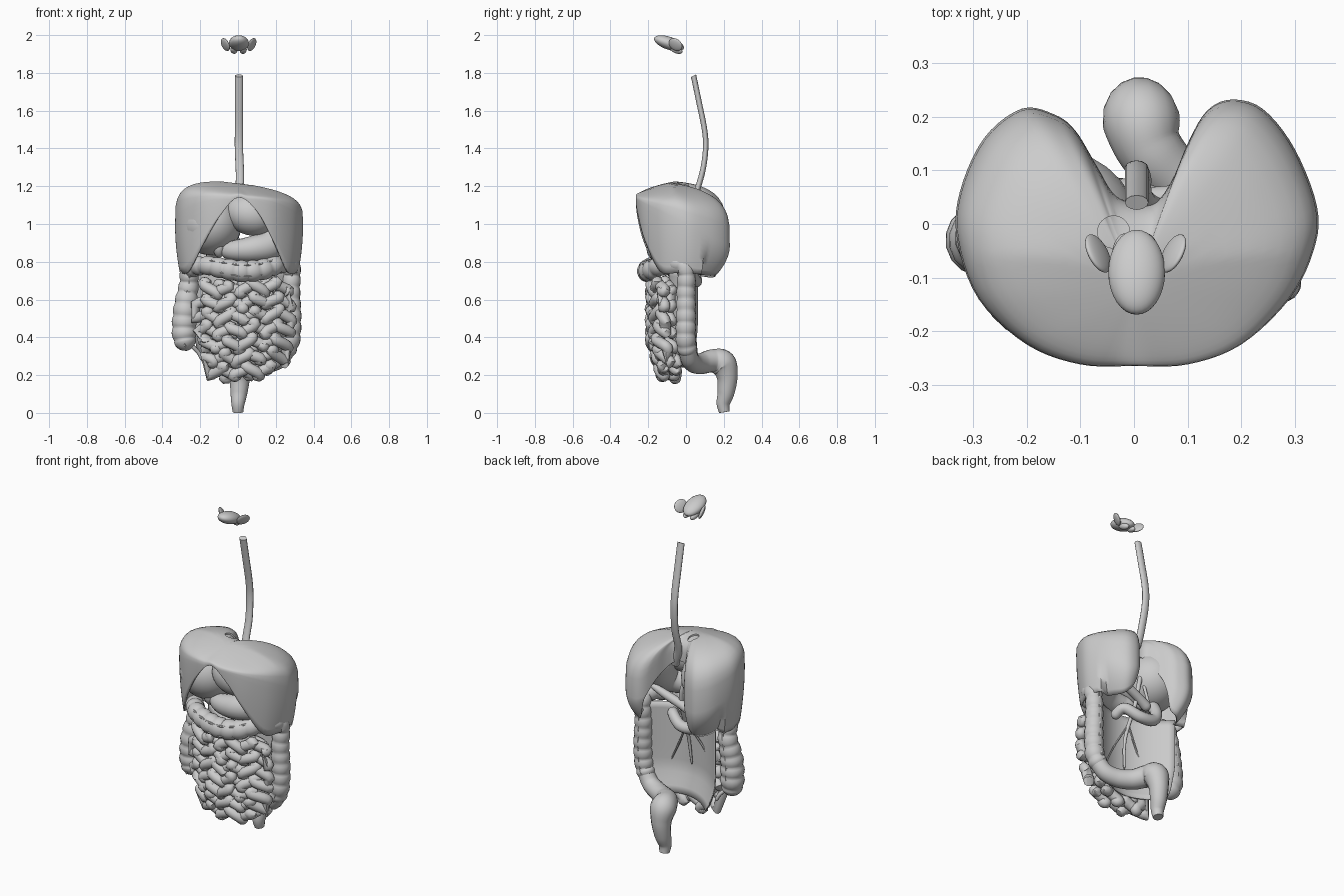
import bpy, bmesh, math
from mathutils import Vector

cube = bpy.data.objects.get("Cube")
if cube:
    bpy.data.objects.remove(cube)

grey = bpy.data.materials.new("soft_grey")
grey.use_nodes = True
grey.diffuse_color = (0.6, 0.6, 0.6, 1)
grey.node_tree.nodes["Principled BSDF"].inputs["Base Color"].default_value = (0.6, 0.6, 0.6, 1)


def finish(ob, angle=50):
    bpy.ops.object.select_all(action='DESELECT')
    ob.select_set(True)
    bpy.context.view_layer.objects.active = ob
    if ob.type == 'CURVE':
        bpy.ops.object.convert(target='MESH')
        ob = bpy.context.object
    ob.data.materials.clear()
    ob.data.materials.append(grey)
    bpy.ops.object.shade_smooth_by_angle(angle=math.radians(angle))
    return ob


def spline(points, steps, closed=False):
    """Smooth path through the points; extra components are carried along."""
    p = [Vector(q) for q in points]
    n, out = len(p), []
    pick = (lambda i: p[i % n]) if closed else (lambda i: p[max(0, min(n - 1, i))])
    for i in range(n if closed else n - 1):
        a, b, c, d = (pick(i + k) for k in (-1, 0, 1, 2))
        for k in range(steps):
            t = k / steps
            out.append(0.5 * (2 * b + (c - a) * t + (2 * a - 5 * b + 4 * c - d) * t * t
                              + (3 * b - a - 3 * c + d) * t ** 3))
    return out if closed else out + [p[-1]]


def tube(name, path, sides=3, round_ends=True):
    """Tube along (x, y, z, radius) points."""
    cu = bpy.data.curves.new(name, 'CURVE')
    cu.dimensions = '3D'
    cu.bevel_depth = 1
    cu.bevel_resolution = sides
    cu.use_fill_caps = True
    sp = cu.splines.new('POLY')
    sp.points.add(len(path) - 1)
    for pt, q in zip(sp.points, path):
        pt.co = (q[0], q[1], q[2], 1)
        r = q[3]
        if round_ends:
            d = min((q.xyz - path[0].xyz).length, (q.xyz - path[-1].xyz).length)
            if d < r:
                r *= max(0.15, math.sqrt(1 - (1 - d / r) ** 2))
        pt.radius = r
    ob = bpy.data.objects.new(name, cu)
    bpy.context.collection.objects.link(ob)
    return finish(ob)


def blob(name, loc, scale, rot=(0, 0, 0)):
    bpy.ops.mesh.primitive_uv_sphere_add(segments=32, ring_count=18, location=loc,
                                         rotation=[math.radians(a) for a in rot])
    ob = bpy.context.object
    ob.name = name
    ob.scale = scale
    return finish(ob)


def loft(name, rows, closed, thickness):
    """Skin over equal rows of points, given some thickness."""
    bm = bmesh.new()
    vs = [[bm.verts.new(v) for v in row] for row in rows]
    n = len(vs[0])
    for a, b in zip(vs, vs[1:]):
        for j in range(n if closed else n - 1):
            k = (j + 1) % n
            bm.faces.new((a[j], a[k], b[k], b[j]))
    bmesh.ops.remove_doubles(bm, verts=bm.verts, dist=0.0004)
    bmesh.ops.recalc_face_normals(bm, faces=bm.faces)
    me = bpy.data.meshes.new(name)
    bm.to_mesh(me)
    bm.free()
    ob = bpy.data.objects.new(name, me)
    bpy.context.collection.objects.link(ob)
    mod = ob.modifiers.new("thickness", 'SOLIDIFY')
    mod.thickness = thickness
    return finish(ob)


# Diaphragm: kidney-shaped dome, each outline point carries its rim height
outline = spline([
    (0, -.265, 1.14), (.1, -.262, 1.07), (.2, -.225, .91), (.29, -.14, .75), (.335, -.05, .74),
    (.342, .03, .74), (.3, .14, .73), (.24, .215, .73), (.18, .232, .78), (.135, .21, .88),
    (.1, .15, .98), (.07, .08, 1.04), (.035, .04, 1.07), (-.03, .05, 1.07), (-.07, .11, .98),
    (-.11, .175, .85), (-.15, .205, .75), (-.21, .215, .72), (-.28, .16, .72), (-.325, .06, .74),
    (-.33, -.03, .74), (-.29, -.14, .75), (-.2, -.225, .89), (-.1, -.262, 1.04)], 5, True)
centre = Vector((0, -.12))
rows = []
for i in range(21):
    row = []
    for x, y, rim in outline:
        shoulder = max(1.0 - .5 * y, rim + .01)
        edge = Vector((x, y))
        if i <= 12:
            phi = math.pi / 2 * i / 12
            p = centre.lerp(edge, math.sin(phi))
            top = 1.22 - .12 * p.x + .25 * min(0, p.y + .06)
            z = shoulder + (top - shoulder) * math.sqrt(max(0, math.cos(phi)))
        else:
            t = (i - 12) / 8
            z = shoulder + (rim - shoulder) * t
            taper = 1.1 if y > .1 else .3
            p = centre.lerp(edge, 1 - taper * (shoulder - z) * t)
        row.append((p.x, p.y, z))
    rows.append(row)
diaphragm = loft("diaphragm", rows, True, .008)
bpy.ops.mesh.primitive_cylinder_add(radius=.03, depth=.3, location=(-.038, -.015, 1.2))
cutter = bpy.context.object
cutter.name = "vein_hole_cutter"
cutter.hide_render = True
bpy.context.view_layer.objects.active = diaphragm
hole = diaphragm.modifiers.new("vein_hole", 'BOOLEAN')
hole.object = cutter
hole.operation = 'DIFFERENCE'
for m in list(diaphragm.modifiers):
    if m.name in ("thickness", "vein_hole"):
        bpy.ops.object.modifier_apply(modifier=m.name)
bpy.data.objects.remove(cutter)

# Liver and gallbladder
blob("liver_right_lobe", (-.145, -.045, 1.0), (.165, .185, .165), (0, 12, 0))
blob("liver_left_lobe", (.07, -.125, 1.05), (.135, .11, .11), (0, 15, 0))
blob("gallbladder", (-.1, -.12, .87), (.03, .035, .05), (25, 0, 0))

# Oesophagus (wider than deep), stomach and duodenum
flat = .65
gullet = spline([(.005, .04, 1.785, .022), (.005, .068, 1.65, .022), (.005, .098, 1.5, .022),
                 (.005, .104, 1.4, .022), (.01, .088, 1.28, .022), (.015, .05, 1.15, .023),
                 (.06, .02, 1.05, .03)], 8)
oesophagus = tube("oesophagus", [Vector((q.x, q.y / flat, q.z, q.w)) for q in gullet], 4, False)
oesophagus.scale.y = flat
tube("stomach", spline([(.15, .05, 1.12, .08), (.18, .03, 1.05, .1), (.2, -.02, .96, .105),
                        (.17, -.1, .89, .085), (.08, -.14, .868, .07), (-.02, -.13, .86, .054),
                        (-.09, -.09, .86, .036)], 8), 6)
tube("duodenum", spline([(-.08, -.08, .86, .034), (-.13, -.03, .86, .034), (-.13, .03, .78, .033),
                         (-.09, .05, .71, .033), (0, .05, .7, .032), (.08, .01, .74, .03),
                         (.1, -.06, .7, .028)], 8), 4)
tube("pancreas", spline([(-.08, .03, .78, .03), (0, .04, .82, .026), (.1, .05, .86, .024),
                         (.19, .06, .9, .016)], 8), 4)

# Colon with pouches and its lengthwise bands
colon = spline([
    (-.27, -.04, .33, .05), (-.285, -.03, .42, .062), (-.28, -.03, .55, .06), (-.26, -.02, .68, .05),
    (-.25, -.05, .76, .047), (-.17, -.15, .78, .047), (-.08, -.19, .765, .052), (.02, -.2, .75, .055),
    (.12, -.18, .757, .053), (.21, -.12, .785, .048), (.275, -.04, .79, .045), (.285, 0, .75, .045),
    (.28, 0, .64, .047), (.283, 0, .5, .05), (.275, 0, .38, .05), (.24, .015, .3, .048)], 14)
travel, pouched = 0, []
for i, q in enumerate(colon):
    if i:
        travel += (q.xyz - colon[i - 1].xyz).length
    wave = abs(math.sin(math.pi * travel / .062))
    pouched.append(Vector((q.x, q.y, q.z, q.w * (.92 + .16 * wave ** .6))))
tube("colon", pouched, 6)
for k, side in enumerate(((0, -.8, .6), (0, -.85, -.5), (0, .95, .2))):
    off = Vector(side) * .98
    tube("colon_band_%d" % (k + 1),
         [Vector((*(q.xyz + off * q.w), .006)) for q in colon[8:-6]], 1)
tube("appendix", spline([(-.25, -.04, .36, .012), (-.21, -.02, .32, .011), (-.19, -.01, .28, .01)], 6), 2)
tube("rectum", spline([
    (.265, .005, .345, .046), (.22, .02, .285, .048), (.15, .045, .262, .052), (.08, .085, .262, .056),
    (.03, .14, .275, .062), (.013, .195, .26, .072), (.01, .218, .19, .056), (.005, .212, .11, .046),
    (0, .197, .05, .036), (0, .203, .004, .028)], 9), 6, False)


# Small intestine: two layers of nested winding rows on a curved front
def width(z):
    return .24 * math.sqrt(max(.05, 1 - (max(0, .5 - z) / .38) ** 2))


def front(x, z):
    return -.182 + 1.2 * (x - .03) ** 2 + max(0, .38 - z) * .3


for layer, depth in (("front", 0), ("back", .058)):
    path = []
    for row in range(7):
        z0 = .66 - row * .073
        w = width(z0) - depth * .6
        n = round(w * 300)
        for i in range(n + 1):
            u = (2 * i / n - 1) * (1 if row % 2 == 0 else -1)
            a = 2 * math.pi * u * w / .125 + 1.2 * math.sin(9 * z0) + 40 * depth
            swell = .8 + .2 * math.sin(5 * u + 2 * row)
            x = .035 + u * w + .022 * math.sin(2 * a)
            z = z0 + .036 * swell * math.sin(a) + .008 * math.sin(3 * u)
            y = front(x, z) + depth + .008 * math.sin(1.5 * a + row)
            path.append(Vector((x, y, z, .0295)))
    tube("small_intestine_" + layer, path, 3)

# Mesentery sheet behind the loops, reaching out to the colon
sheet = []
for i in range(15):
    z = .24 + .52 * i / 14
    w = width(z) + .02
    sheet.append([(.02 + w * u, front(w * u, z) + .09 + .05 * u * u, z)
                  for u in (j / 10 - 1 for j in range(21))])
loft("mesentery", sheet, False, .006)

# Vessels and ducts hanging behind the mesentery
tube("portal_vein", spline([(-.04, .02, 1.02, .014), (0, .04, .9, .013), (.01, .02, .78, .012),
                            (.02, -.05, .6, .01), (.01, -.07, .42, .006)], 8), 2)
tube("bile_duct", spline([(-.06, 0, .98, .009), (-.04, .04, .9, .009), (-.07, .05, .78, .008)], 8), 2)
for k, (x, z) in enumerate(((-.13, .42), (.14, .42))):
    tube("vessel_branch_%d" % (k + 1),
         spline([(.015, -.03, .68, .007), (x * .6, -.06, z + .12, .006),
                 (x, front(x, z) + .105, z, .004)], 8), 1)

# Tongue and salivary glands
blob("tongue", (.005, -.09, 1.957), (.053, .083, .034), (-19, 0, 0))
for name, s in (("left", 1), ("right", -1)):
    blob(name + "_ear_gland", (.003 + s * .07, -.055, 1.95), (.011, .04, .036), (-30, s * 25, s * -30))
    blob(name + "_jaw_gland", (.003 + s * .025, -.05, 1.921), (.018, .034, .018), (-20, 0, s * 10))
